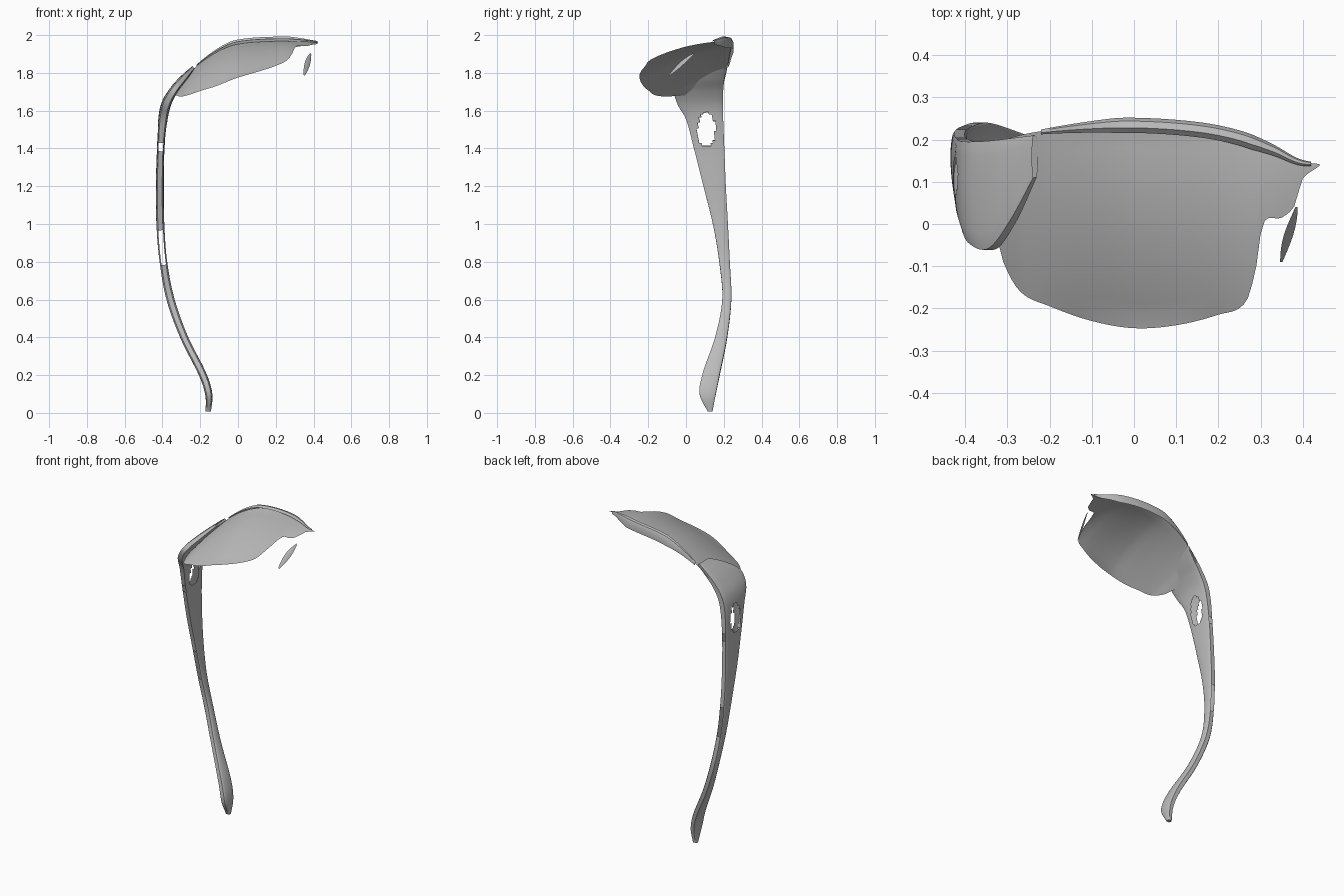
import bpy, bmesh, math
from mathutils import Vector

if "Cube" in bpy.data.objects:
    bpy.data.objects.remove(bpy.data.objects["Cube"])

grey = bpy.data.materials.new("mid grey")
grey.diffuse_color = (0.5, 0.5, 0.5, 1)
grey.use_nodes = True
grey.node_tree.nodes["Principled BSDF"].inputs["Base Color"].default_value = grey.diffuse_color


def sample(table, k):
    """Smooth interpolation of rows (key, value, value...) at key k."""
    n = len(table)
    k = min(max(k, table[0][0]), table[-1][0])
    i = max(j for j in range(n - 1) if table[j][0] <= k)
    a, b = table[i], table[i + 1]
    p, q = table[max(i - 1, 0)], table[min(i + 2, n - 1)]
    h = b[0] - a[0]
    t = (k - a[0]) / h
    out = []
    for c in range(1, len(a)):
        ma = (b[c] - p[c]) / (b[0] - p[0]) * h
        mb = (q[c] - a[c]) / (q[0] - a[0]) * h
        out.append((2*t**3 - 3*t*t + 1) * a[c] + (t**3 - 2*t*t + t) * ma
                   + (3*t*t - 2*t**3) * b[c] + (t**3 - t*t) * mb)
    return out


def sheet(name, rows, closed=False, drop=None):
    """Grid surface from rows of points; drop(face centre, column) removes faces."""
    bm = bmesh.new()
    vs = [[bm.verts.new(p) for p in r] for r in rows]
    m = len(rows[0])
    for r0, r1 in zip(vs, vs[1:]):
        for j in range(m if closed else m - 1):
            q = (r0[j], r0[(j + 1) % m], r1[(j + 1) % m], r1[j])
            c = sum((v.co for v in q), Vector()) / 4
            if not (drop and drop(c, j)):
                bm.faces.new(q)
    if closed:
        bm.faces.new(vs[0])
        bmesh.ops.recalc_face_normals(bm, faces=bm.faces)
    loose = [v for v in bm.verts if not v.link_faces]
    bmesh.ops.delete(bm, geom=loose, context='VERTS')
    me = bpy.data.meshes.new(name)
    bm.to_mesh(me)
    bm.free()
    me.materials.append(grey)
    ob = bpy.data.objects.new(name, me)
    bpy.context.collection.objects.link(ob)
    bpy.ops.object.select_all(action='DESELECT')
    ob.select_set(True)
    bpy.context.view_layer.objects.active = ob
    bpy.ops.object.shade_smooth_by_angle(angle=math.radians(40))
    return ob


# Lens surface: x, height at the front, height at the back
heights = [(-.36, 1.58, 1.68), (-.31, 1.615, 1.745), (-.27, 1.65, 1.79),
           (-.2, 1.69, 1.85), (-.1, 1.74, 1.91), (0, 1.785, 1.945),
           (.2, 1.835, 1.967), (.3, 1.86, 1.968), (.44, 1.84, 1.97)]
# Lens outline: x, y
lower = [(-.34, .02), (-.325, -.03), (-.31, -.09), (-.27, -.16), (-.2, -.195),
         (-.1, -.23), (0, -.247), (.1, -.24), (.2, -.215), (.265, -.185),
         (.29, -.10), (.305, 0), (.35, .015), (.385, .05), (.395, .1), (.44, .138)]
upper = [(-.34, .19), (-.25, .215), (-.1, .235), (0, .24), (.15, .23),
         (.25, .21), (.33, .18), (.39, .15), (.44, .142)]


def lens_z(x, y):
    f, b = sample(heights, x)
    t = (y + .22) / .44
    return f + (b - f) * t + .10 * max(0, t * (1 - t))


rows = []
for i in range(79):
    x = -.34 + .01 * i
    y0, y1 = sample(lower, x)[0], sample(upper, x)[0]
    ys = [y0 + (y1 - y0) * j / 16 for j in range(17)]
    rows.append([(x, y, lens_z(x, y)) for y in reversed(ys)])
sheet("lens", rows)

# Brow rim: folded strip over the back edge of the lens
rows = []
for i in range(60):
    x = -.22 + .64 * i / 59
    y = sample(upper, x)[0]
    z = lens_z(x, y)
    w = min(1, (i + 8) / 25, (64 - i) / 18)
    rows.append([(x, y + a * w, z + b * w) for a, b in
                 ((.012, -.035), (.012, .005), (.004, .02), (-.012, .024), (-.024, .012))])
sheet("brow_rim", rows)

# Broken nose piece beside the gap in the lens
rows = []
for i in range(9):
    t = i / 8
    w = .022 * math.sin(math.pi * (.08 + .84 * t))
    y = -.09 + .13 * t
    x, z = .352 + .036 * math.sin(t * 1.6), 1.785 + .115 * t
    rows.append([(x - w, y, z + w * .9), (x - w * .4, y, z + w * .5), (x, y, z - w * .4)])
sheet("nose_piece", rows)

# Temple arm: step, x, z, front y, back y, half thickness
arm = [(0, -.157, .008, .115, .14, .014), (1, -.155, .10, .072, .158, .019),
       (2, -.19, .21, .09, .18, .020), (3, -.285, .40, .155, .218, .020),
       (4, -.357, .60, .192, .24, .021), (5, -.395, .80, .176, .232, .020),
       (6, -.411, 1.0, .142, .222, .021), (7, -.414, 1.2, .092, .211, .021),
       (8, -.409, 1.4, .042, .203, .020), (9, -.398, 1.55, .002, .197, .025),
       (10, -.378, 1.64, -.045, .195, .026), (11, -.335, 1.715, -.058, .197, .022),
       (12, -.285, 1.775, .01, .203, .018), (13, -.235, 1.83, .11, .21, .009)]
N = 14
rows = []
for i in range(157):
    s = i / 12
    x, z, y0, y1, h = sample(arm, s)
    a, b = sample(arm, s - .05), sample(arm, s + .05)
    d = Vector((b[0] - a[0], 0, b[1] - a[1])).normalized()
    n = Vector((-d.z, 0, d.x))
    ring = []
    for side in (1, -1):
        for j in range(N + 1):
            t = j / N if side == 1 else 1 - j / N
            bow = h * (.6 + .4 * math.sin(math.pi * t) ** .5)
            ring.append(Vector((x, y0 + (y1 - y0) * t, z)) + n * bow * side)
    rows.append(ring)


def arm_gap(c, j):
    window = ((c.y - .108) / .047) ** 2 + ((c.z - 1.50) / .092) ** 2 < 1
    edge = j in (N, 2 * N + 1) and (.79 < c.z < .97 or 1.38 < c.z < 1.43)
    return window or edge


sheet("temple_arm", rows, closed=True, drop=arm_gap)
